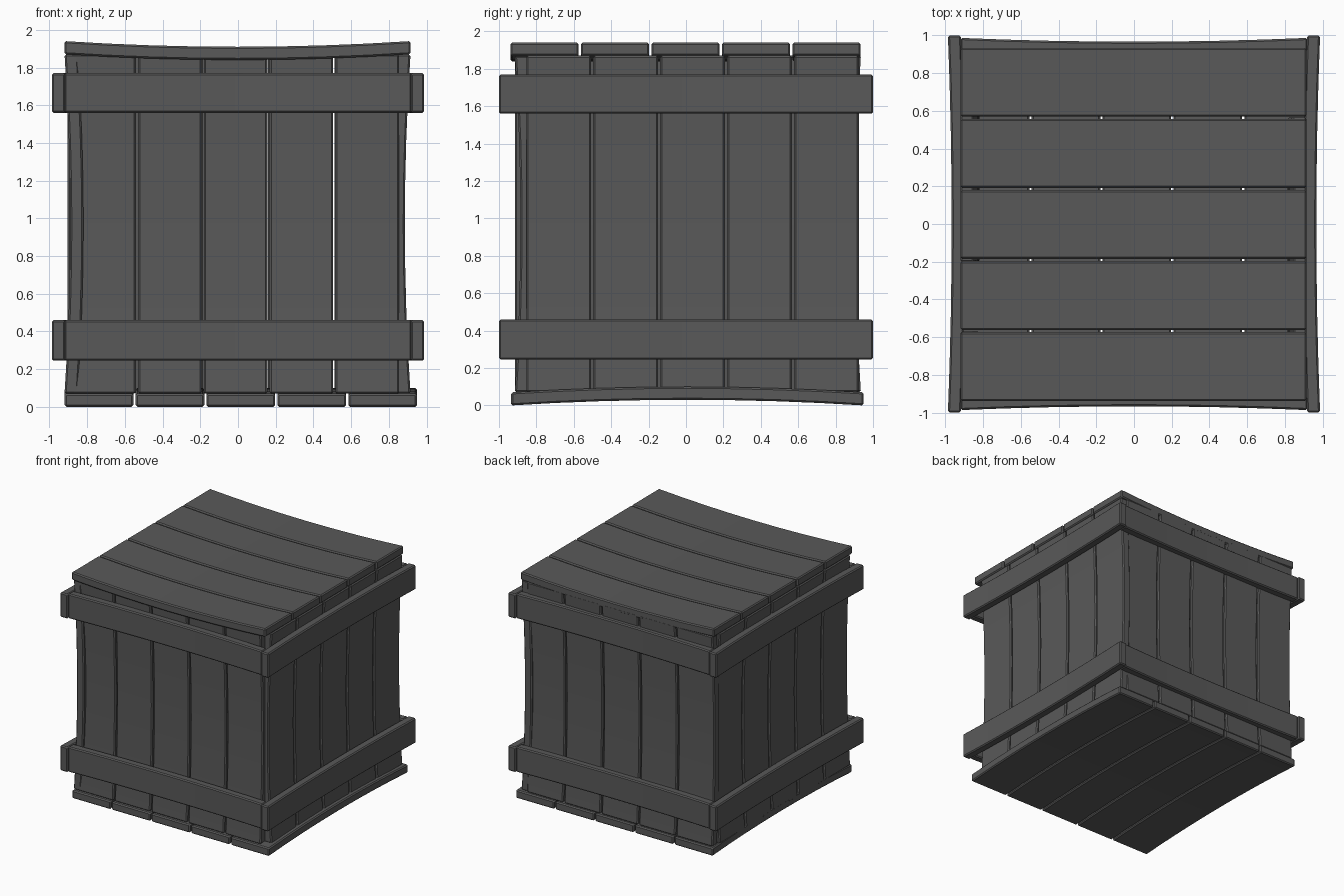
import bpy, bmesh
from mathutils import Vector, Matrix

cube = bpy.data.objects.get("Cube")
if cube:
    bpy.data.objects.remove(cube, do_unlink=True)

wood = bpy.data.materials.new("dark_grey_wood")
wood.use_nodes = True
GREY = (0.1, 0.1, 0.1, 1)
wood.diffuse_color = GREY
wood.node_tree.nodes["Principled BSDF"].inputs["Base Color"].default_value = GREY

X, Y, Z = Vector((1, 0, 0)), Vector((0, 1, 0)), Vector((0, 0, 1))
THICK, GAP, SEGMENTS = 0.07, 0.012, 8


def board(name, along, across, out, span, width, surface, bow):
    """Bevelled board whose outer surface sags inward by bow at mid-length."""
    bm = bmesh.new()
    length, wide = span[1] - span[0], width[1] - width[0]
    bmesh.ops.create_cube(bm, size=1)
    lengthwise = [e for e in bm.edges
                  if abs(e.verts[0].co.x - e.verts[1].co.x) > 0.5]
    bmesh.ops.subdivide_edges(bm, edges=lengthwise, cuts=SEGMENTS - 1)
    for v in bm.verts:
        sag = bow * (1 - (2 * v.co.x) ** 2)
        v.co = (v.co.x * length, v.co.y * wide, v.co.z * THICK - sag)
    bm.normal_update()
    corners = [e for e in bm.edges if e.calc_face_angle() > 1]
    bmesh.ops.bevel(bm, geom=corners, offset=0.009, segments=1, affect='EDGES')

    centre = along * (sum(span) / 2) + across * (sum(width) / 2) \
        + out * (surface - THICK / 2)
    frame = Matrix((along, across, out)).transposed().to_4x4()
    bm.transform(Matrix.Translation(centre) @ frame)
    bmesh.ops.recalc_face_normals(bm, faces=bm.faces)

    mesh = bpy.data.meshes.new(name)
    bm.to_mesh(mesh)
    bm.free()
    mesh.materials.append(wood)
    obj = bpy.data.objects.new(name, mesh)
    bpy.context.collection.objects.link(obj)
    boards.append(obj)


def panel(name, along, across, out, span, width, surface, bow=0.03, count=5):
    """Row of equal planks with narrow gaps."""
    step = (width[1] - width[0]) / count
    for i in range(count):
        start = width[0] + i * step
        board(f"{name}_plank_{i + 1}", along, across, out, span,
              (start + GAP / 2, start + step - GAP / 2), surface, bow)


boards = []

# Lid and base, their planks at right angles
panel("lid", X, Y, Z, (-0.92, 0.915), (-0.945, 0.94), 1.94)
panel("base", Y, X, -Z, (-0.935, 0.95), (-0.925, 0.955), 0.0)

# Upright walls, overlapping around the corners
WALL = (0.07, 1.87)
panel("front_wall", Z, X, -Y, WALL, (-0.885, 0.86), 0.915)
panel("back_wall", Z, X, Y, WALL, (-0.91, 0.86), 0.935)
panel("left_wall", Z, Y, X, WALL, (-0.86, 0.93), 0.915)
panel("right_wall", Z, Y, -X, WALL, (-0.92, 0.86), 0.92)

# Two rings of straps
for level, height in (("lower", (0.245, 0.46)), ("upper", (1.56, 1.77))):
    for side, along, out, half in (("front", X, -Y, 0.92), ("back", X, Y, 0.92),
                                   ("left", Y, X, 1.0), ("right", Y, -X, 1.0)):
        board(f"{level}_{side}_strap", along, Z, out, (-half, half), height,
              0.987, 0.02)

# Smooth the bends, keep bevels crisp
bpy.ops.object.select_all(action='DESELECT')
for obj in boards:
    obj.select_set(True)
bpy.context.view_layer.objects.active = boards[0]
bpy.ops.object.shade_smooth_by_angle(angle=0.5)
